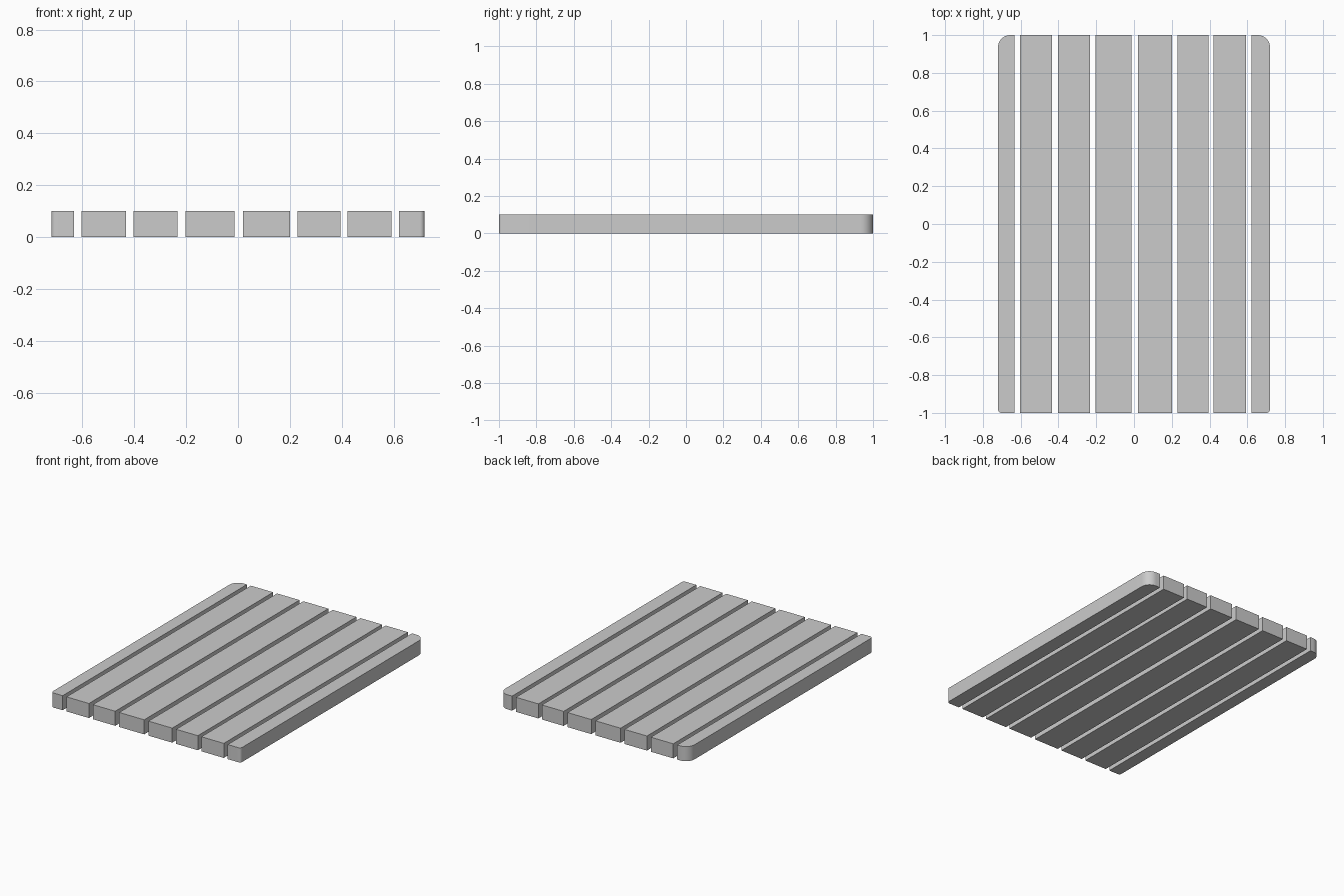
import bpy, bmesh, math

if "Cube" in bpy.data.objects:
    bpy.data.objects.remove(bpy.data.objects["Cube"])

HEIGHT = 0.1
HALF_LEN = 1.0


def extrude_outline(name, points):
    """Closed prism standing on z = 0 from an xy outline."""
    bm = bmesh.new()
    face = bm.faces.new([bm.verts.new((x, y, 0)) for x, y in points])
    top = bmesh.ops.extrude_face_region(bm, geom=[face])
    bmesh.ops.translate(bm, vec=(0, 0, HEIGHT),
                        verts=[g for g in top["geom"] if isinstance(g, bmesh.types.BMVert)])
    bmesh.ops.recalc_face_normals(bm, faces=bm.faces)
    mesh = bpy.data.meshes.new(name)
    bm.to_mesh(mesh)
    bm.free()
    obj = bpy.data.objects.new(name, mesh)
    bpy.context.collection.objects.link(obj)
    return obj


def arc(cx, cy, r, start, steps):
    return [(cx + r * math.cos(math.radians(start + 90 * i / steps)),
             cy + r * math.sin(math.radians(start + 90 * i / steps)))
            for i in range(steps + 1)]


# Inner slats: plain rectangular boards with slightly uneven widths
inner = [(-0.603, -0.433), (-0.403, -0.233), (-0.203, -0.013),
         (0.02, 0.20), (0.23, 0.395), (0.422, 0.592)]
for i, (a, b) in enumerate(inner, 1):
    extrude_outline(f"inner_slat_{i}", [(a, -HALF_LEN), (b, -HALF_LEN),
                                        (b, HALF_LEN), (a, HALF_LEN)])

# Edge slats: large rounded back corner, small rounded front corner
OUTER, R_BACK, R_FRONT = 0.72, 0.065, 0.018
for name, side, inside in (("left_edge_slat", -1, 0.633), ("right_edge_slat", 1, 0.622)):
    outline = ([(inside, -HALF_LEN)]
               + arc(OUTER - R_FRONT, -HALF_LEN + R_FRONT, R_FRONT, -90, 6)
               + arc(OUTER - R_BACK, HALF_LEN - R_BACK, R_BACK, 0, 12)
               + [(inside, HALF_LEN)])
    slat = extrude_outline(name, [(side * x, y) for x, y in outline])
    bpy.ops.object.select_all(action='DESELECT')
    slat.select_set(True)
    bpy.context.view_layer.objects.active = slat
    bpy.ops.object.shade_smooth_by_angle(angle=math.radians(30))
